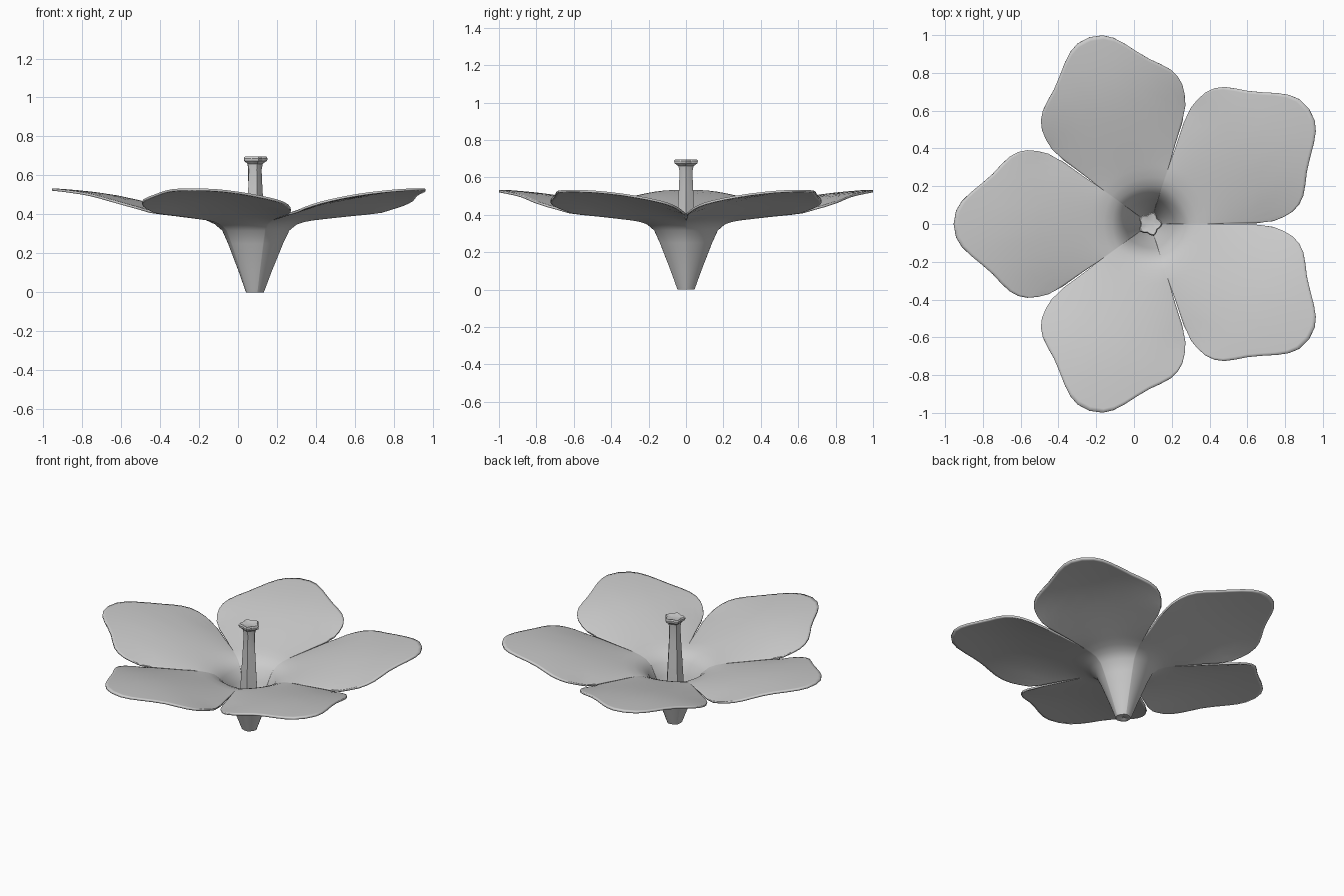
import bpy, bmesh
from math import sin, cos, radians, pi

if "Cube" in bpy.data.objects:
    bpy.data.objects.remove(bpy.data.objects["Cube"])

CX = 0.085  # flower axis sits slightly off centre

def interp(table, x):
    for (x0, y0), (x1, y1) in zip(table, table[1:]):
        if x <= x1:
            return y0 + (y1 - y0) * max(0, (x - x0)) / (x1 - x0)
    return table[-1][1]

def smooth(ob, angle):
    bpy.ops.object.select_all(action='DESELECT')
    ob.select_set(True)
    bpy.context.view_layer.objects.active = ob
    bpy.ops.object.shade_smooth_by_angle(angle=radians(angle))

def make_object(name, bm):
    me = bpy.data.meshes.new(name)
    bm.to_mesh(me)
    bm.free()
    ob = bpy.data.objects.new(name, me)
    bpy.context.collection.objects.link(ob)
    return ob

# funnel profile (radius, height), petal height by radius, petal outline by angle
funnel = [(.047, 0), (.055, .02), (.085, .1), (.146, .25), (.178, .317),
          (.215, .35), (.255, .37), (.30, .385)]
rise = [(.30, .385), (.4, .412), (.5, .438), (.6, .463), (.7, .485),
        (.8, .501), (.9, .512), (1.0, .52), (1.04, .522)]
outline = [(0, 1.04), (4, 1.03), (7, 1.005), (10, .967), (14, .915), (18, .875),
           (22, .85), (26, .826), (29, .798), (31.5, .76), (33.5, .71), (35, .655), (36, .58)]
angles = [-a for a, _ in outline[:0:-1]] + [a for a, _ in outline]
STEPS = [.04, .12, .25, .4, .55, .7, .83, .92, .97, 1]

def droop(r, a):
    k = min(1, max(0, (r - .2) / .45))
    return .07 * k * (a / 36) ** 2

# five petals fused into a funnel
bm = bmesh.new()
for p in range(5):
    mid = 36 + 72 * p
    def vert(r, a, z):
        t = radians(mid + a)
        return bm.verts.new((CX + r * cos(t), r * sin(t), z))
    rows = [[vert(0.002, a, 0) for a in angles]]
    for r, z in funnel:
        flat = .07 * min(1, max(0, (.30 - r) / .12))
        rows.append([vert(r * (1 - flat * (1 - (a / 36) ** 2)), a, z - droop(r, a))
                     for a in angles])
    for s in STEPS:
        row = []
        for a in angles:
            r = .30 + s * (interp(outline, abs(a)) - .30)
            squeeze = 1 - .022 * min(1, (r - .30) / .12)  # opens the slit
            row.append(vert(r, a * squeeze, interp(rise, r) - droop(r, a)))
        rows.append(row)
    for r0, r1 in zip(rows, rows[1:]):
        for j in range(len(angles) - 1):
            bm.faces.new((r0[j], r1[j], r1[j + 1], r0[j + 1]))
bmesh.ops.remove_doubles(bm, verts=bm.verts, dist=.0006)
petals = make_object("petals", bm)
sol = petals.modifiers.new("thickness", 'SOLIDIFY')
sol.thickness = .012
sol.offset = 1
smooth(petals, 40)

# pistil: five-sided column flaring into a star-shaped head
column = [(.056, .08, 0), (.054, .3, 0), (.047, .42, 0), (.040, .54, 0), (.036, .63, .1),
          (.042, .66, .18), (.064, .675, .24), (.067, .688, .26), (.060, .697, .26), (.03, .69, .2)]
bm = bmesh.new()
N = 20
rings = []
for r, z, star in column:
    ring = []
    for i in range(N):
        a = 2 * pi * i / N
        d = (a + pi / 5) % (2 * pi / 5) - pi / 5
        pent = cos(pi / 5) / cos(pi / 5 - abs(d))
        k = pent if star == 0 else 1 - star * .5 * (1 - cos(5 * a))
        ring.append(bm.verts.new((CX + r * k * cos(a), r * k * sin(a), z)))
    rings.append(ring)
for a, b in zip(rings, rings[1:]):
    for i in range(N):
        j = (i + 1) % N
        bm.faces.new((a[i], a[j], b[j], b[i]))
bm.faces.new(rings[-1])
bm.faces.new(rings[0][::-1])
smooth(make_object("pistil", bm), 30)
